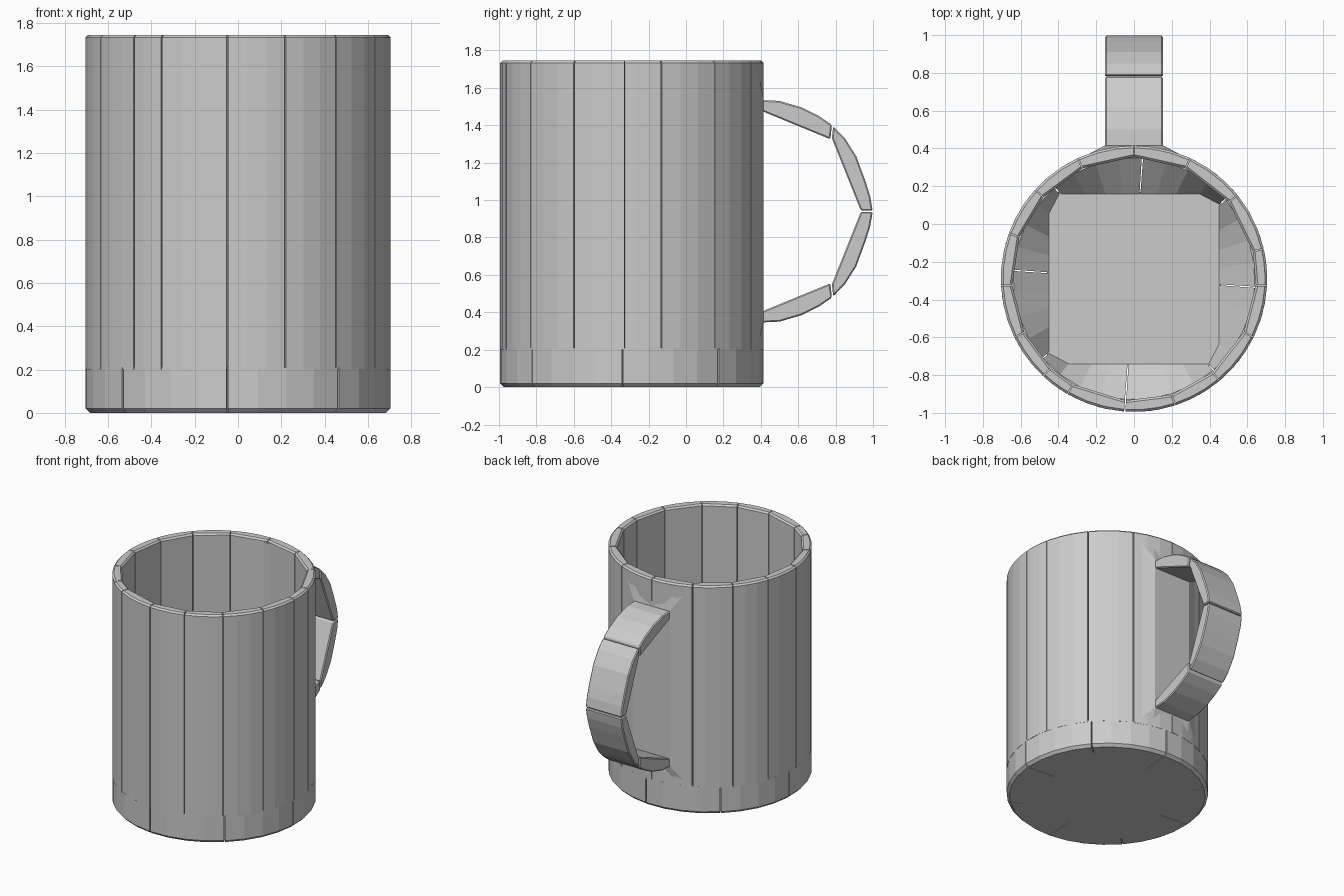
import bpy, bmesh
from math import radians, cos, sin

cube = bpy.data.objects.get("Cube")
if cube:
    bpy.data.objects.remove(cube, do_unlink=True)

CY, R, RI, TOP, LIP, FLOOR = -0.29, 0.705, 0.645, 1.745, 0.2, 0.07
HALF = 0.45  # half side of the square floor slab

clay = bpy.data.materials.new("plain_grey")
clay.use_nodes = True
GREY = (0.6, 0.6, 0.6, 1)
clay.diffuse_color = GREY
clay.node_tree.nodes["Principled BSDF"].inputs["Base Color"].default_value = GREY


def finish(name, bm, bevel=0):
    bmesh.ops.recalc_face_normals(bm, faces=bm.faces)
    mesh = bpy.data.meshes.new(name)
    bm.to_mesh(mesh)
    bm.free()
    mesh.materials.append(clay)
    obj = bpy.data.objects.new(name, mesh)
    bpy.context.collection.objects.link(obj)
    if bevel:
        mod = obj.modifiers.new("soft_edge", "BEVEL")
        mod.width, mod.segments = bevel, 1
    return obj


def loft(bm, rings):
    """Join closed rings of points and cap both ends."""
    rings = [[bm.verts.new(p) for p in ring] for ring in rings]
    n = len(rings[0])
    for a, b in zip(rings, rings[1:]):
        for i in range(n):
            j = (i + 1) % n
            bm.faces.new((a[i], a[j], b[j], b[i]))
    bm.faces.new(rings[0][::-1])
    bm.faces.new(rings[-1])


def polar(r, deg, z):
    return (r * cos(radians(deg)), CY + r * sin(radians(deg)), z)


def steps(a, b, n):
    return [a + (b - a) * i / n for i in range(n + 1)]


# Wall: staves with curved outsides, flat insides and hairline seams
seams = [-94, -72, -50, -26, -3, 13, 39, 65, 90, 115, 138, 160, 183, 206, 227, 240, 266]
GAP = 0.25
bm = bmesh.new()
for a, b in zip(seams, seams[1:]):
    arc = steps(a + GAP, b - GAP, 3)

    def stave_ring(inset, z):
        outer = [polar(R - inset, t, z) for t in arc]
        return outer + [polar(RI + inset, t, z) for t in (arc[-1], arc[0])]
    loft(bm, [stave_ring(0, LIP), stave_ring(0, TOP - 0.012), stave_ring(0.012, TOP)])
finish("mug_wall", bm)


# Base: wedges sloping from the square floor up to the wall
def square_radius(deg):
    t = radians(deg)
    return min(HALF / max(abs(cos(t)), abs(sin(t))), 0.6)


bm = bmesh.new()
joints = steps(-94, 266, 8)
for a, b in zip(joints, joints[1:]):
    loft(bm, [[polar(square_radius(t), t, 0),
               polar(R - 0.02, t, 0),
               polar(R, t, 0.02),
               polar(R, t, LIP + 0.01),
               polar(RI - 0.005, t, LIP + 0.01),
               polar(square_radius(t), t, FLOOR)]
              for t in steps(a + 0.3, b - 0.3, 4)])
finish("mug_base", bm)

# Floor slab
bm = bmesh.new()
bmesh.ops.create_cube(bm, size=1)
for v in bm.verts:
    v.co = (v.co.x * 2 * (HALF + 0.01), CY + v.co.y * 2 * (HALF + 0.01), (v.co.z + 0.5) * FLOOR)
finish("mug_floor", bm)

# Pad where the handle meets the wall
bm = bmesh.new()
for x, y, zs in ((0.28, 0.35, (LIP, TOP - 0.02)), (0.155, 0.415, (0.35, 1.54)),
                 (0.155, 0.38, (LIP, TOP - 0.02))):
    for z in zs:
        for side in (-1, 1):
            bm.verts.new((x * side, y, z))
bmesh.ops.convex_hull(bm, input=bm.verts)
finish("handle_pad", bm)

# Handle: two curved links, mirrored about its middle height
MID = 0.94
links = [
    [(0.39, 0.595), (0.5, 0.59), (0.62, 0.555), (0.71, 0.51), (0.78, 0.462),
     (0.772, 0.385), (0.42, 0.53), (0.39, 0.545)],
    [(0.787, 0.455), (0.85, 0.39), (0.91, 0.295), (0.96, 0.16), (0.985, 0.08),
     (0.998, 0.003), (0.935, 0.003), (0.78, 0.39)],
]
bm = bmesh.new()
for flip in (1, -1):
    for link in links:
        loft(bm, [[(x, y, MID + flip * z) for y, z in link] for x in (-0.153, 0.153)])
finish("handle", bm, bevel=0.007)
